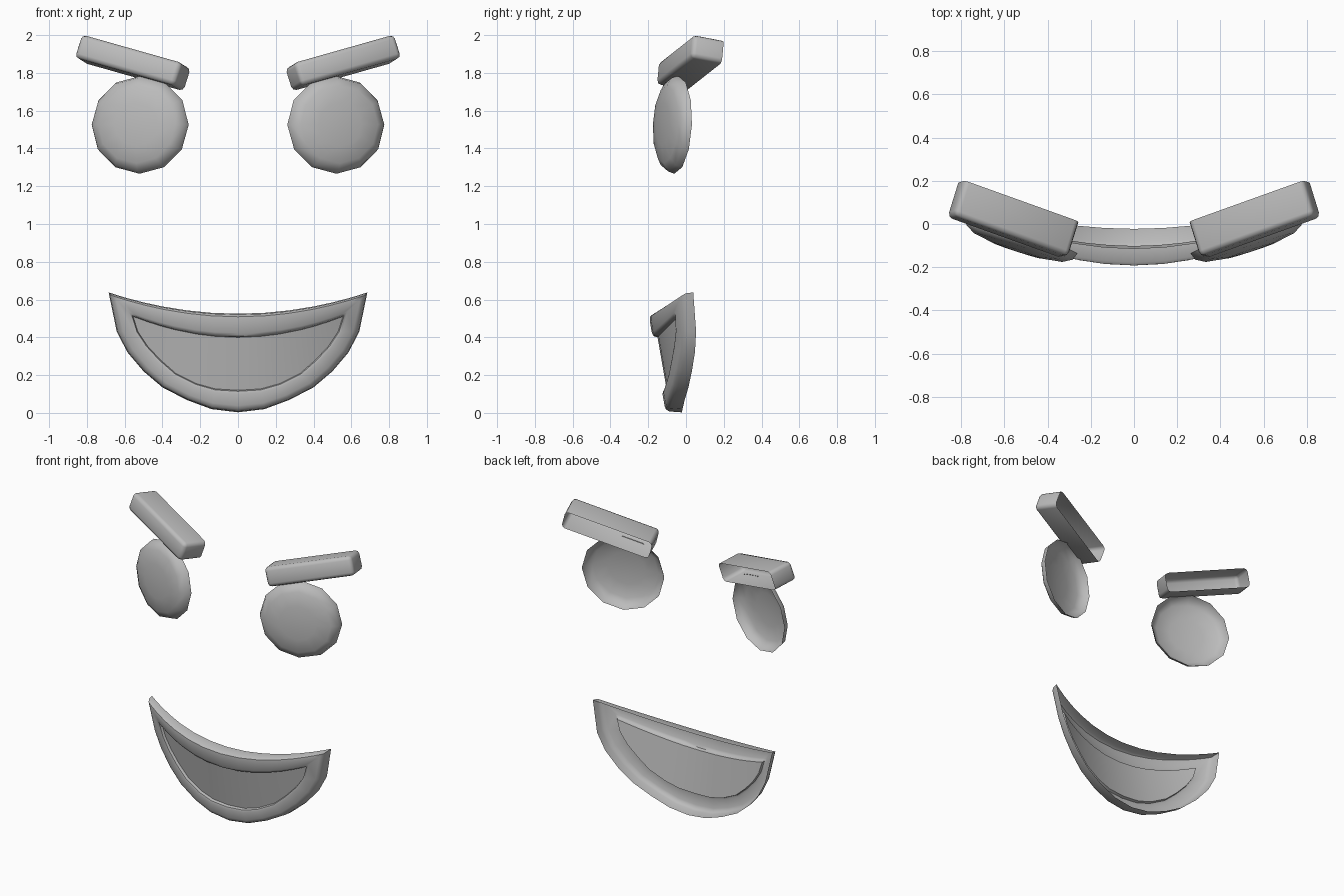
import bpy, bmesh, math
from mathutils import Matrix, Vector

if "Cube" in bpy.data.objects:
    bpy.data.objects.remove(bpy.data.objects["Cube"])

grey = bpy.data.materials.new("grey")
grey.diffuse_color = (0.5, 0.5, 0.5, 1)
grey.use_nodes = True
grey.node_tree.nodes["Principled BSDF"].inputs["Base Color"].default_value = grey.diffuse_color


def finish(bm, name, angle=50):
    me = bpy.data.meshes.new(name)
    bm.to_mesh(me)
    bm.free()
    me.materials.append(grey)
    ob = bpy.data.objects.new(name, me)
    bpy.context.collection.objects.link(ob)
    bpy.ops.object.select_all(action='DESELECT')
    ob.select_set(True)
    bpy.context.view_layer.objects.active = ob
    bpy.ops.object.shade_smooth_by_angle(angle=math.radians(angle))
    return ob


def mirrored(bm, side):
    if side < 0:
        bmesh.ops.scale(bm, vec=(-1, 1, 1), verts=bm.verts)
        bmesh.ops.reverse_faces(bm, faces=bm.faces)


def bridge(bm, a, b):
    n = len(a)
    for i in range(n):
        bm.faces.new((a[i], a[(i + 1) % n], b[(i + 1) % n], b[i]))


# Eye: twelve-sided shallow dome, open at the back
def eye(side, name):
    bm = bmesh.new()
    rings = []
    for r, d in ((0.27, 0), (0.258, 0.035), (0.215, 0.06), (0.12, 0.075)):
        rings.append([bm.verts.new((r * math.cos(i * math.pi / 6), -d,
                                    0.96 * r * math.sin(i * math.pi / 6))) for i in range(12)])
    for a, b in zip(rings, rings[1:]):
        bridge(bm, a, b)
    tip = bm.verts.new((0, -0.08, 0))
    for i in range(12):
        bm.faces.new((rings[-1][i], rings[-1][(i + 1) % 12], tip))
    turn = Matrix.Rotation(math.radians(18), 4, 'Z') @ Matrix.Rotation(math.radians(-2.5), 4, 'X')
    bm.transform(Matrix.Translation((0.518, -0.052, 1.525)) @ turn)
    mirrored(bm, side)
    finish(bm, name)


# Brow: tilted rounded box, open at the back
def brow(side, name):
    bm = bmesh.new()
    bmesh.ops.create_cube(bm, size=2)
    bmesh.ops.scale(bm, vec=(0.292, 0.085, 0.064), verts=bm.verts)
    back = [f for f in bm.faces if f.normal.y > 0.9]
    bmesh.ops.delete(bm, geom=back, context='FACES_ONLY')
    edges = [e for e in bm.edges if len(e.link_faces) == 2]
    bmesh.ops.bevel(bm, geom=edges, offset=0.024, segments=2, profile=0.5, affect='EDGES')
    along = Vector((0.909, 0.326, 0.257)).normalized()
    deep = Vector((-0.29, 0.94, -0.18)).normalized()
    up = along.cross(deep).normalized()
    m = Matrix((along, deep, up)).transposed().to_4x4()
    bm.transform(Matrix.Translation((0.56, 0.02, 1.855)) @ m)
    mirrored(bm, side)
    finish(bm, name)


for side, label in ((1, "right"), (-1, "left")):
    eye(side, label + "_eye")
    brow(side, label + "_brow")


# Mouth: curved crescent rim around a recessed panel, open at the back
outer_low = [(0, 0.003), (0.14, 0.02), (0.27, 0.068), (0.4, 0.135),
             (0.5, 0.22), (0.585, 0.32), (0.642, 0.43), (0.685, 0.638)]
inner_low = [(0, 0.12), (0.12, 0.127), (0.22, 0.155), (0.33, 0.21),
             (0.41, 0.28), (0.48, 0.355), (0.53, 0.43), (0.555, 0.51)]


def outline(low, base, bend):
    """Closed loop from the left tip along the bottom, then back along the top."""
    xs = [p[0] for p in low]
    bottom = [(-x, z) for x, z in reversed(low)] + low[1:]
    top_x = xs[-2::-1] + [-x for x in xs[1:-1]]
    return bottom + [(x, base + bend * x * x) for x in top_x]


def front_y(x, z):
    return -0.107 - 0.174 * z + 0.425 * x * x


outer = outline(outer_low, 0.525, 0.24)
inner = outline(inner_low, 0.40, 0.36)
bm = bmesh.new()
rings = []
# (blend from outer to inner outline, depth behind the front surface)
for t, d in ((0, None), (0.04, 0.02), (0.13, 0.004), (0.3, 0),
             (0.82, 0), (0.95, 0.006), (1, 0.026)):
    ring = []
    for (x0, z0), (x1, z1) in zip(outer, inner):
        x, z = x0 + (x1 - x0) * t, z0 + (z1 - z0) * t
        depth = 0.085 - 0.06 * x * x if d is None else d
        ring.append(bm.verts.new((x, front_y(x, z) + depth, z)))
    rings.append(ring)
for a, b in zip(rings, rings[1:]):
    bridge(bm, a, b)
# Recessed panel as vertical strips between the lower and upper inner edges
p = rings[-1]
n = len(p)
for i in range(n // 2):
    loop = [p[i], p[i + 1], p[(n - i - 1) % n], p[(n - i) % n]]
    loop = list(dict.fromkeys(loop))
    bm.faces.new(loop)
finish(bm, "mouth", 45)
